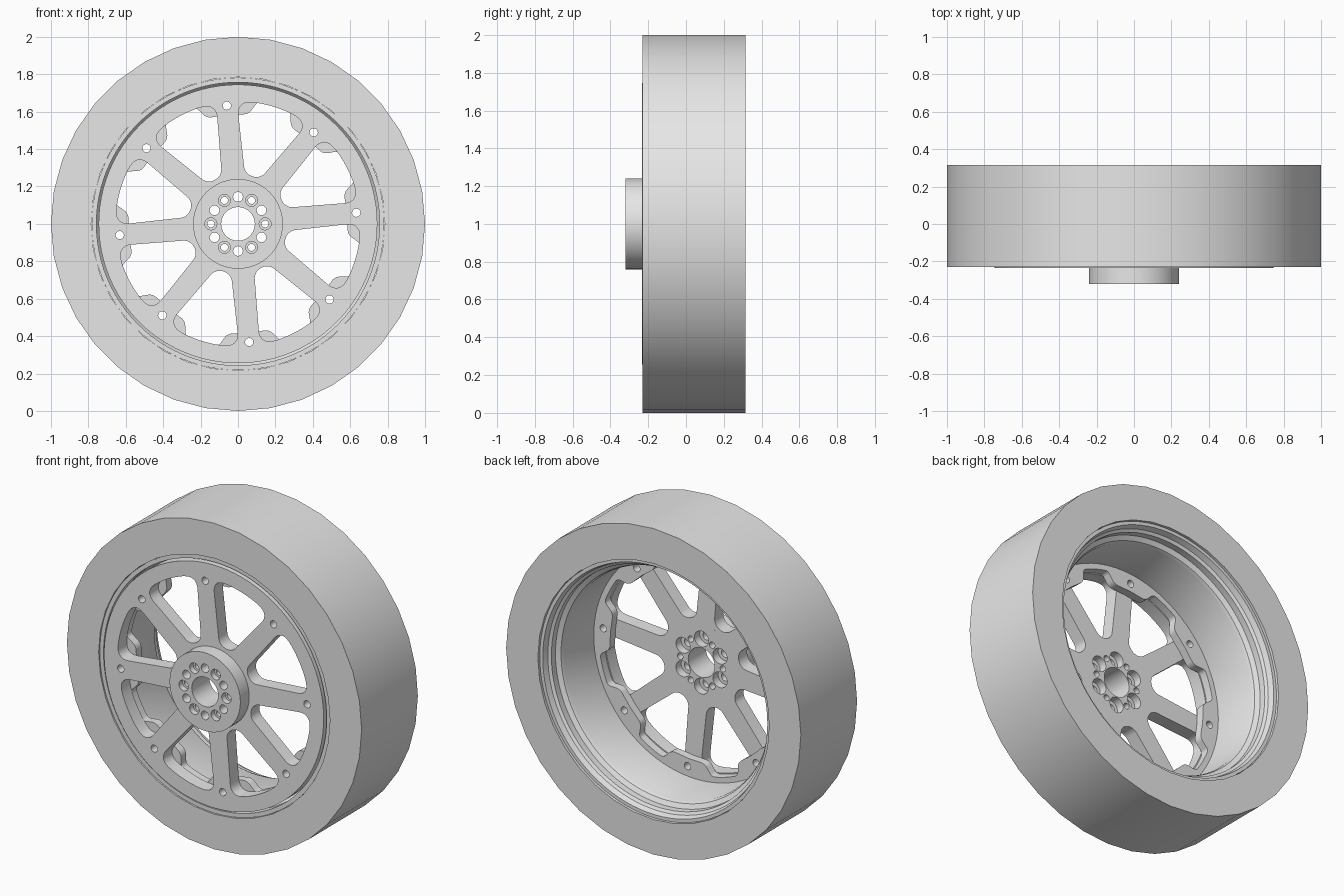
import bpy, bmesh
from math import sin, cos, pi, radians
from mathutils import Matrix, Vector
from mathutils.geometry import interpolate_bezier

cube = bpy.data.objects.get("Cube")
if cube:
    bpy.data.objects.remove(cube, do_unlink=True)

SPOKES = 8
SPOKE_START = radians(5.4)
PITCH = 2 * pi / SPOKES
BOLT_R = 0.635       # radius of the rim bolt circle
STUD_R = 0.145       # radius of the hub bolt circle

grey = bpy.data.materials.new("plain grey")
grey.use_nodes = True
grey.diffuse_color = (0.8, 0.8, 0.8, 1)
grey.node_tree.nodes["Principled BSDF"].inputs["Base Color"].default_value = (0.8, 0.8, 0.8, 1)


def polar(r, a):
    return Vector((r * cos(a), r * sin(a), 0))


def circle(r, centre=Vector(), n=28):
    return [centre + polar(r, 2 * pi * i / n) for i in range(n)]


def ring_of_holes(r, hole_r, count, start):
    return [circle(hole_r, polar(r, start + 2 * pi * i / count), 20) for i in range(count)]


def fillet(corners):
    """Round every (point, radius) corner of a closed outline."""
    out = []
    for i, (p, rad) in enumerate(corners):
        if rad == 0:
            out.append(p)
            continue
        before = corners[i - 1][0]
        after = corners[(i + 1) % len(corners)][0]
        a = p + (before - p).normalized() * rad
        b = p + (after - p).normalized() * rad
        out += interpolate_bezier(a, a.lerp(p, 0.6), b.lerp(p, 0.6), b, 8)
    return out


def finish(name, bm):
    bmesh.ops.remove_doubles(bm, verts=bm.verts, dist=0.0002)
    bmesh.ops.recalc_face_normals(bm, faces=bm.faces)
    mesh = bpy.data.meshes.new(name)
    bm.to_mesh(mesh)
    bm.free()
    mesh.materials.clear()
    mesh.materials.append(grey)
    obj = bpy.data.objects.new(name, mesh)
    bpy.context.collection.objects.link(obj)
    bpy.ops.object.select_all(action='DESELECT')
    obj.select_set(True)
    bpy.context.view_layer.objects.active = obj
    bpy.ops.object.shade_smooth_by_angle(angle=radians(30))
    return obj


def plate(name, loops, front, back):
    """Extrude an outline with holes between two depths along y."""
    curve = bpy.data.curves.new(name + " outline", 'CURVE')
    curve.dimensions = '2D'
    curve.fill_mode = 'BOTH'
    curve.extrude = (back - front) / 2
    for loop in loops:
        spline = curve.splines.new('POLY')
        spline.points.add(len(loop) - 1)
        for point, co in zip(spline.points, loop):
            point.co = (co.x, co.y, 0, 1)
        spline.use_cyclic_u = True
    temp = bpy.data.objects.new(name + " outline", curve)
    bpy.context.collection.objects.link(temp)
    graph = bpy.context.evaluated_depsgraph_get()
    mesh = bpy.data.meshes.new_from_object(temp.evaluated_get(graph))
    bm = bmesh.new()
    bm.from_mesh(mesh)
    bpy.data.objects.remove(temp, do_unlink=True)
    bpy.data.curves.remove(curve)
    bpy.data.meshes.remove(mesh)
    bm.transform(Matrix.Translation((0, (front + back) / 2, 1)) @ Matrix.Rotation(pi / 2, 4, 'X'))
    return finish(name, bm)


def lathe(name, profile, segments):
    """Spin a closed (radius, y) profile around the axle."""
    bm = bmesh.new()
    rings = []
    for i in range(segments):
        a = 2 * pi * i / segments
        rings.append([bm.verts.new((r * cos(a), y, 1 + r * sin(a))) for r, y in profile])
    n = len(profile)
    for i in range(segments):
        here, there = rings[i], rings[(i + 1) % segments]
        for j in range(n):
            k = (j + 1) % n
            bm.faces.new((here[j], here[k], there[k], there[j]))
    return finish(name, bm)


# Tyre: plain rectangular section
lathe("tyre", [(0.785, -0.23), (1, -0.23), (1, 0.315), (0.785, 0.315)], 36)

# Rim barrel with stepped rear lip and thin front lip
lathe("rim_barrel", [
    (0.782, -0.222), (0.782, 0.30), (0.762, 0.30), (0.752, 0.265), (0.735, 0.255),
    (0.735, 0.215), (0.708, 0.20), (0.70, 0.18), (0.695, -0.15), (0.742, -0.15),
    (0.757, -0.17), (0.757, -0.222)], 96)


# Windows between the spokes
def window(mid):
    def spoke_edge(t, half, side):
        a = mid + side * PITCH / 2
        return polar(t, a) - side * half * Vector((-sin(a), cos(a), 0))
    swing = PITCH / 2 - 0.085
    arc = [polar(0.655, mid + swing * (i / 8 - 1)) for i in range(17)]
    corners = [(spoke_edge(0.262, 0.062, -1), 0.04), (arc[0], 0.075)]
    # keep arc points clear of the rounded corners
    corners += [(p, 0) for p in arc[4:-4]]
    corners += [(arc[-1], 0.075), (spoke_edge(0.262, 0.062, 1), 0.04)]
    return fillet(corners)


windows = [window(SPOKE_START + PITCH * (i + 0.5)) for i in range(SPOKES)]
bolt_holes = ring_of_holes(BOLT_R, 0.022, SPOKES, SPOKE_START)
plate("spoke_disc", [circle(0.745, n=96), circle(0.238, n=64)] + windows + bolt_holes,
      -0.234, -0.15)

# Flange behind the disc, with a lug at each spoke
corners = []
for i in range(SPOKES):
    a = SPOKE_START + PITCH * i
    for offset, r, rad in ((-14.5, 0.662, 0.02), (-11, 0.59, 0.025), (0, 0.585, 0),
                           (11, 0.59, 0.025), (14.5, 0.662, 0.02),
                           (18.5, 0.662, 0), (22.5, 0.662, 0), (26.5, 0.662, 0)):
        corners.append((polar(r, a + radians(offset)), rad))
plate("lug_flange", [circle(0.715, n=96), fillet(corners)] + bolt_holes, -0.15, -0.10)

# Hub in three layers: front counterbores, through holes, rear pockets
for name, front, back, small, large in (
        ("hub_front", -0.32, -0.285, 0.032, 0.026),
        ("hub_middle", -0.285, -0.20, 0.019, 0.026),
        ("hub_back", -0.20, -0.15, 0.019, 0.048)):
    plate(name, [circle(0.24, n=64), circle(0.09, n=40)]
          + ring_of_holes(STUD_R, small, 6, 0)
          + ring_of_holes(STUD_R, large, 6, pi / 6), front, back)
